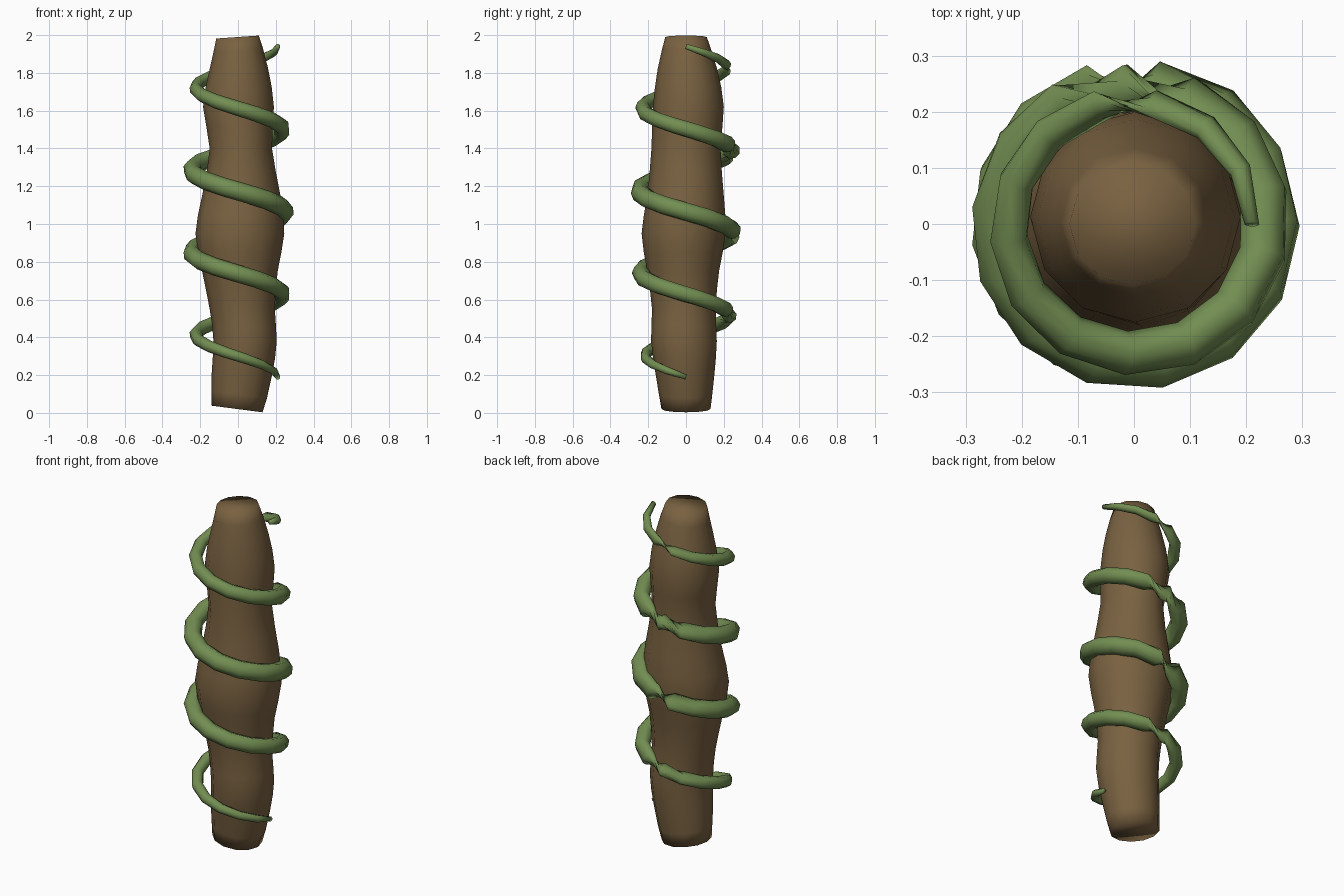
import bpy, bmesh, math
from mathutils import Vector

cube = bpy.data.objects.get("Cube")
if cube:
    bpy.data.objects.remove(cube, do_unlink=True)


def make_material(name, rgb):
    mat = bpy.data.materials.new(name)
    mat.use_nodes = True
    mat.diffuse_color = (*rgb, 1)
    mat.node_tree.nodes["Principled BSDF"].inputs["Base Color"].default_value = (*rgb, 1)
    return mat


def loft(name, rings, mat):
    """Skin a list of point rings into a capped, smooth tube."""
    bm = bmesh.new()
    loops = [[bm.verts.new(p) for p in ring] for ring in rings]
    n = len(loops[0])
    for a, b in zip(loops, loops[1:]):
        for i in range(n):
            j = (i + 1) % n
            bm.faces.new((a[i], a[j], b[j], b[i]))
    bm.faces.new(loops[0][::-1])
    bm.faces.new(loops[-1])
    bmesh.ops.recalc_face_normals(bm, faces=bm.faces)
    for f in bm.faces:
        f.smooth = True
    mesh = bpy.data.meshes.new(name)
    bm.to_mesh(mesh)
    bm.free()
    mesh.materials.append(mat)
    obj = bpy.data.objects.new(name, mesh)
    bpy.context.collection.objects.link(obj)
    return obj


def catmull(a, b, c, d, t):
    return 0.5 * (2 * b + (c - a) * t + (2 * a - 5 * b + 4 * c - d) * t * t
                  + (3 * b - a - 3 * c + d) * t ** 3)


bark = make_material("bark brown", (0.19, 0.12, 0.052))
green = make_material("vine green", (0.17, 0.27, 0.085))

# Trunk: height, then x extent and y extent of each cross-section
sections = [
    (0.02, -0.14, 0.13, -0.13, 0.13),
    (0.20, -0.14, 0.18, -0.16, 0.15),
    (0.38, -0.13, 0.205, -0.185, 0.163),
    (0.55, -0.15, 0.195, -0.18, 0.157),
    (0.75, -0.19, 0.21, -0.205, 0.175),
    (0.95, -0.225, 0.245, -0.235, 0.21),
    (1.15, -0.19, 0.225, -0.205, 0.20),
    (1.40, -0.15, 0.18, -0.183, 0.183),
    (1.62, -0.185, 0.19, -0.175, 0.20),
    (1.82, -0.15, 0.16, -0.15, 0.165),
    (1.99, -0.115, 0.11, -0.11, 0.11),
]
SIDES, STEPS = 12, 2
levels = []
for k in range(len(sections) - 1):
    quad = [sections[min(max(k + o, 0), len(sections) - 1)] for o in (-1, 0, 1, 2)]
    for s in range(STEPS):
        levels.append([catmull(*vals, s / STEPS) for vals in zip(*quad)])
levels.append(sections[-1])

trunk_rings = []
for z, x0, x1, y0, y1 in levels:
    # The cut ends lean slightly
    tilt = -0.13 if z < 0.1 else 0.07 if z > 1.9 else 0
    ring = []
    for i in range(SIDES):
        a = math.tau * i / SIDES
        x = (x0 + x1) / 2 + (x1 - x0) / 2 * math.cos(a)
        y = (y0 + y1) / 2 + (y1 - y0) / 2 * math.sin(a)
        ring.append((x, y, max(0, min(2, z + tilt * x))))
    trunk_rings.append(ring)
loft("trunk", trunk_rings, bark)

# Vine: tapered tube climbing clockwise in four turns
SEGMENTS, TURNS, LOW, HIGH = 54, 4, 0.19, 1.94


def vine_point(t):
    a = -math.tau * TURNS * t
    r = 0.21 + 0.037 * math.sin(math.pi * t)
    return Vector((r * math.cos(a), r * math.sin(a), LOW + (HIGH - LOW) * t))


vine_rings = []
for k in range(SEGMENTS + 1):
    t = k / SEGMENTS
    tangent = (vine_point(t + 0.001) - vine_point(t - 0.001)).normalized()
    turn = Vector((-1, 0, 0)).rotation_difference(tangent)
    thick = 0.014 + 0.036 * math.sin(math.pi * t) ** 0.6 if 0 < t < 1 else 0.014
    vine_rings.append([
        vine_point(t) + turn @ Vector((0, thick * math.cos(b), thick * math.sin(b)))
        for b in (math.tau * i / 8 for i in range(8))])
loft("climbing_vine", vine_rings, green)
